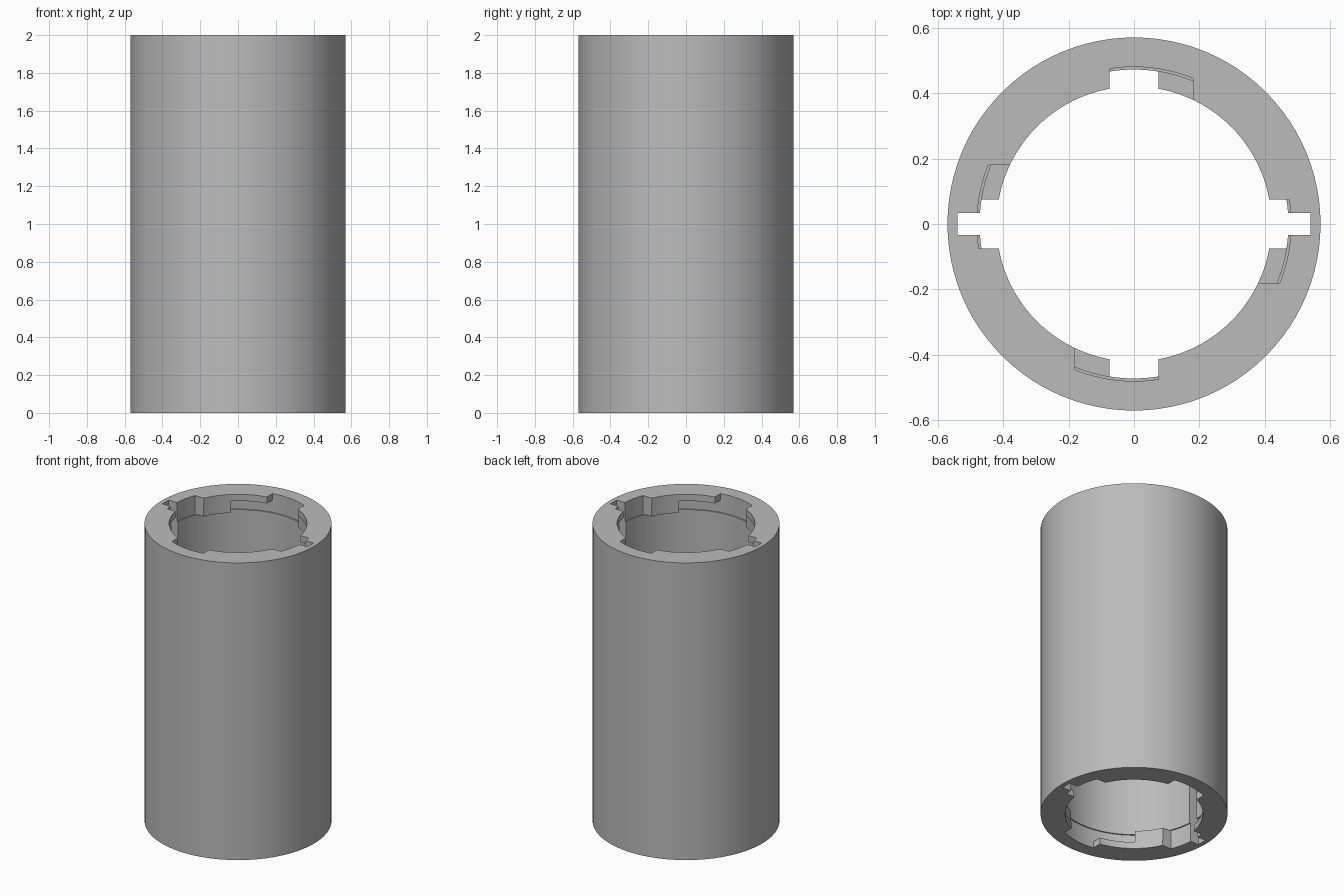
import bpy, bmesh
from math import sin, cos, pi, radians, acos
from mathutils import Matrix, Vector

if "Cube" in bpy.data.objects:
    bpy.data.objects.remove(bpy.data.objects["Cube"])

HEIGHT, OUTER, BORE, LIP, SLOT = 2.0, 0.57, 0.472, 0.42, 0.48
STOP = 0.424            # inner radius of the locking stops
LIP_D, GROOVE_D = 0.045, 0.125
SEGMENTS = 96

grey = bpy.data.materials.new("plain_grey")
grey.use_nodes = True
colour = (0.5, 0.5, 0.5, 1)
grey.diffuse_color = colour
grey.node_tree.nodes["Principled BSDF"].inputs["Base Color"].default_value = colour


def make_object(name, bm):
    bmesh.ops.recalc_face_normals(bm, faces=bm.faces)
    mesh = bpy.data.meshes.new(name)
    bm.to_mesh(mesh)
    bm.free()
    mesh.materials.append(grey)
    obj = bpy.data.objects.new(name, mesh)
    bpy.context.collection.objects.link(obj)
    return obj


def lathe(name, profile):
    """Closed (radius, z) profile turned around the z axis."""
    bm = bmesh.new()
    rings = [[bm.verts.new((r * cos(a), r * sin(a), z)) for r, z in profile]
             for a in (2 * pi * i / SEGMENTS for i in range(SEGMENTS))]
    n = len(profile)
    for i, ring in enumerate(rings):
        nxt = rings[(i + 1) % SEGMENTS]
        for j in range(n):
            k = (j + 1) % n
            bm.faces.new((ring[j], nxt[j], nxt[k], ring[k]))
    return make_object(name, bm)


def prism(name, outline, z0, z1):
    bm = bmesh.new()
    base = bm.faces.new([bm.verts.new((x, y, z0)) for x, y in outline])
    up = bmesh.ops.extrude_face_region(bm, geom=[base])["geom"]
    bmesh.ops.translate(bm, vec=Vector((0, 0, z1 - z0)),
                        verts=[v for v in up if isinstance(v, bmesh.types.BMVert)])
    return make_object(name, bm)


def arc(radius, a0, a1, steps=12):
    return [(radius * cos(a0 + (a1 - a0) * i / steps),
             radius * sin(a0 + (a1 - a0) * i / steps)) for i in range(steps + 1)]


def cut(target, cutter):
    mod = target.modifiers.new("cut", 'BOOLEAN')
    mod.operation, mod.solver, mod.object = 'DIFFERENCE', 'EXACT', cutter
    bpy.context.view_layer.objects.active = target
    bpy.ops.object.modifier_apply(modifier=mod.name)
    bpy.data.objects.remove(cutter)


# Tube body with a lip and a locking ring at both ends
half = [(OUTER, 0), (LIP, 0), (LIP, LIP_D), (STOP, LIP_D), (STOP, GROOVE_D), (BORE, GROOVE_D)]
tube = lathe("tube_body", half + [(r, HEIGHT - z) for r, z in reversed(half)])

# Entry openings and the grooves the tabs turn into, four at each end
left, right = -0.075, 0.18
opening = [(left, 0.3), (right, 0.3)] + arc(SLOT, acos(right / SLOT), acos(left / SLOT))
groove = arc(SLOT, radians(95), radians(131)) + arc(0.34, radians(131), radians(95))
floor = HEIGHT - GROOVE_D - 0.002
flip = Matrix.Translation((0, 0, HEIGHT)) @ Matrix.Rotation(pi, 4, 'X')
for end in (Matrix.Identity(4), flip):
    for quarter in range(4):
        turn = end @ Matrix.Rotation(quarter * pi / 2, 4, 'Z')
        for outline, top in ((opening, HEIGHT + 0.1), (groove, HEIGHT - LIP_D + 0.001)):
            cutter = prism("slot_cutter", outline, floor, top)
            cutter.hide_render = True
            cutter.data.transform(turn)
            cut(tube, cutter)

# Narrow keyways along the full length on the left and right
key = prism("keyway_cutter", [(-0.54, -0.033), (0.54, -0.033), (0.54, 0.033), (-0.54, 0.033)],
            -0.1, HEIGHT + 0.1)
key.hide_render = True
cut(tube, key)

bpy.ops.object.select_all(action='DESELECT')
tube.select_set(True)
bpy.context.view_layer.objects.active = tube
bpy.ops.object.shade_smooth_by_angle(angle=radians(30))
